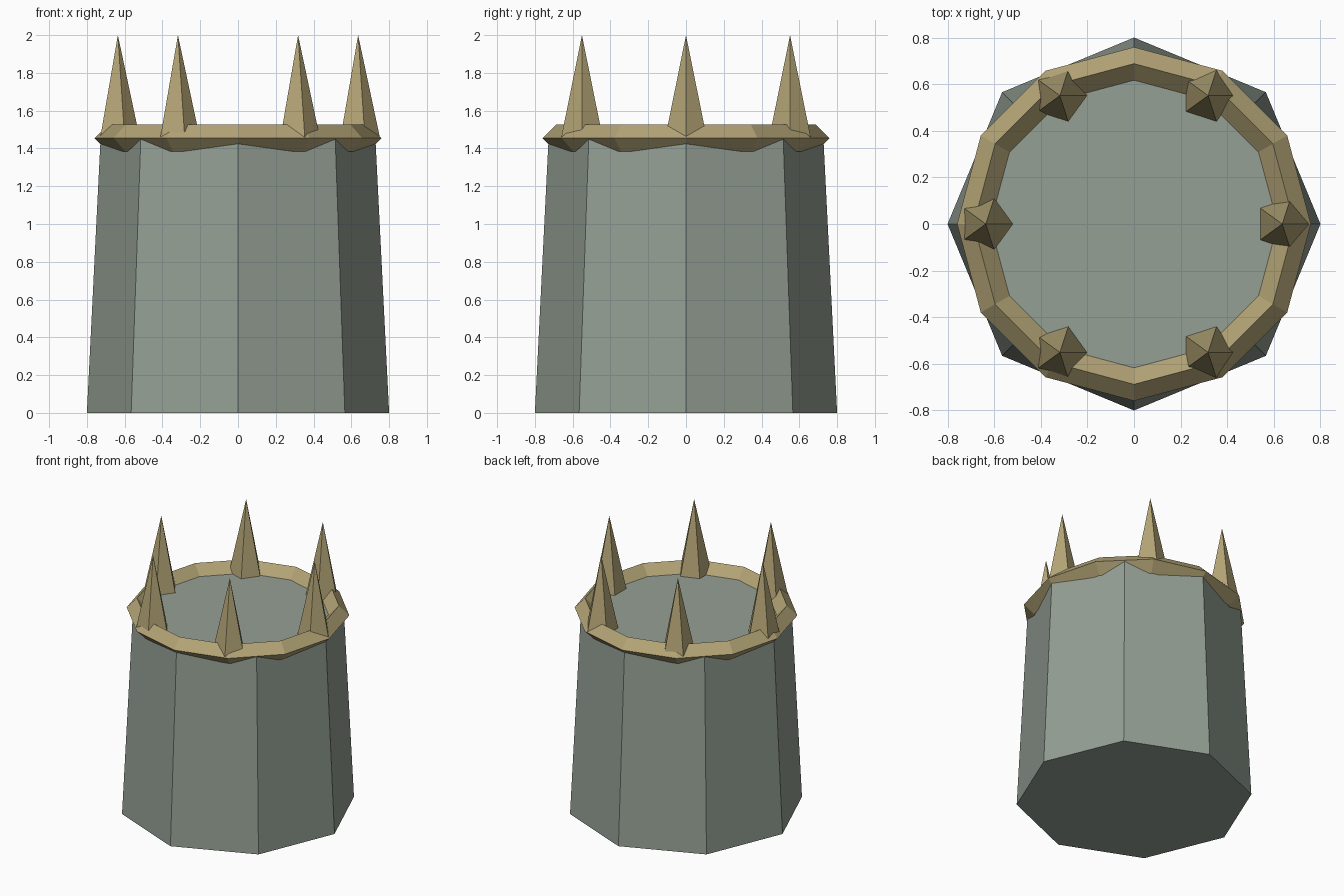
import bpy, math
from math import cos, sin, pi

if "Cube" in bpy.data.objects:
    bpy.data.objects.remove(bpy.data.objects["Cube"])


def material(name, rgb):
    m = bpy.data.materials.new(name)
    m.diffuse_color = (*rgb, 1)
    m.use_nodes = True
    m.node_tree.nodes["Principled BSDF"].inputs["Base Color"].default_value = m.diffuse_color
    return m


STONE = material("grey green stone", (0.30, 0.35, 0.30))
GOLD = material("dull gold", (0.45, 0.37, 0.18))
RIM_Z = 1.4545


def make(name, verts, faces, mat):
    me = bpy.data.meshes.new(name)
    me.from_pydata(verts, [], faces)
    me.materials.append(mat)
    ob = bpy.data.objects.new(name, me)
    bpy.context.collection.objects.link(ob)
    return ob


def circle(n, r, z, cx=0, cy=0):
    return [(cx + r * cos(2 * pi * i / n), cy + r * sin(2 * pi * i / n), z) for i in range(n)]


# Tapered eight-sided body
n = 8
sides = [(i, (i + 1) % n, n + (i + 1) % n, n + i) for i in range(n)]
make("body", circle(n, 0.8, 0) + circle(n, 0.7275, RIM_Z),
     sides + [tuple(reversed(range(n))), tuple(range(n, 2 * n))], STONE)

# Twelve-sided rim with a diamond cross-section
n, major, minor = 12, 0.688, 0.071
verts = []
for k in range(4):
    a = k * pi / 2
    verts += circle(n, major + minor * cos(a), RIM_Z + minor * sin(a))
faces = [(k * n + i, k * n + (i + 1) % n, (k + 1) % 4 * n + (i + 1) % n, (k + 1) % 4 * n + i)
         for k in range(4) for i in range(n)]
make("rim", verts, faces, GOLD)

# Six five-sided spikes, all turned the same way
for s in range(6):
    a = s * pi / 3
    cx, cy = 0.636 * cos(a), 0.636 * sin(a)
    make(f"spike_{s + 1}", circle(5, 0.116, RIM_Z, cx, cy) + [(cx, cy, 2.0)],
         [(i, (i + 1) % 5, 5) for i in range(5)] + [(4, 3, 2, 1, 0)], GOLD)
